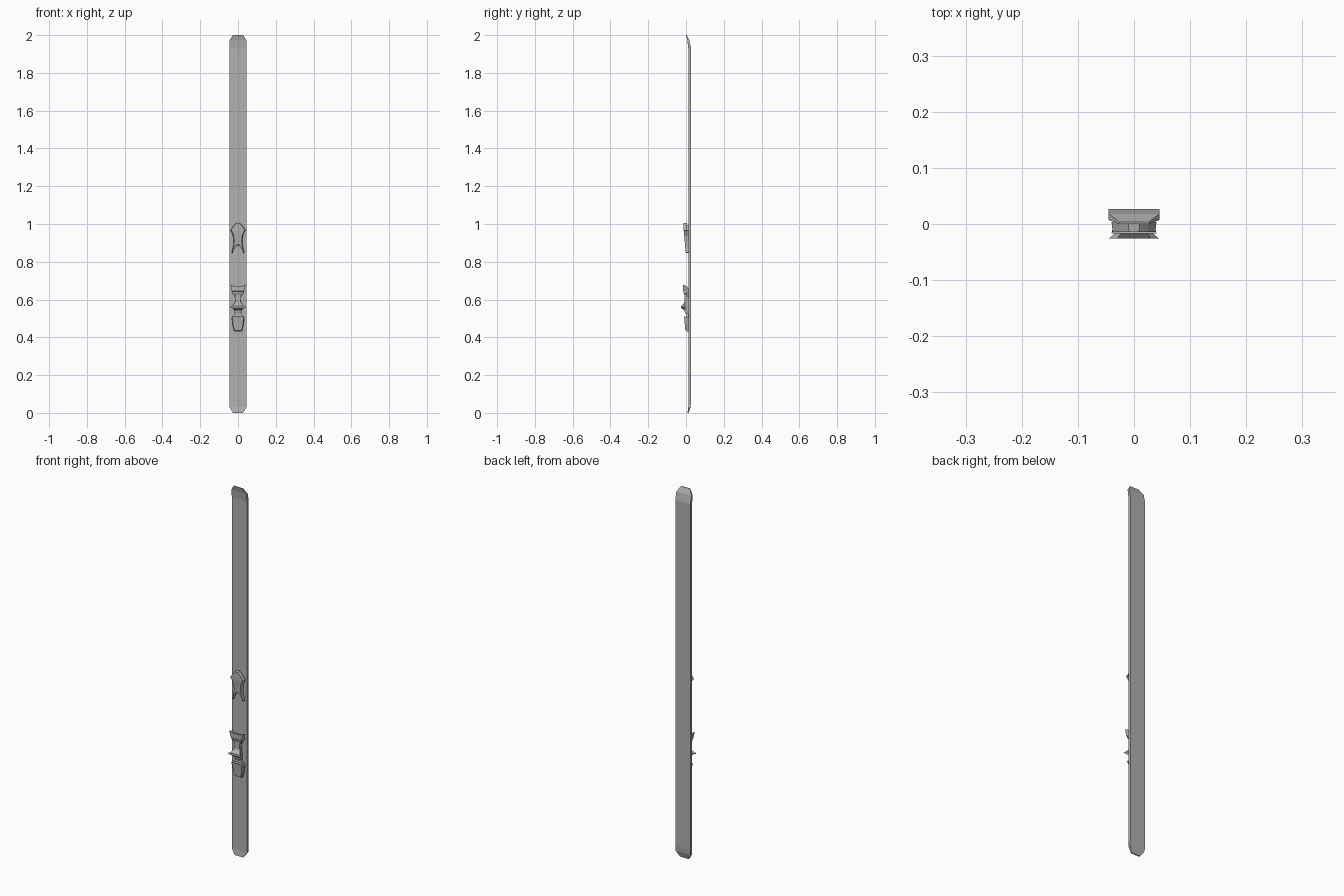
import bpy, bmesh

# Dark grey shared by every part
grey = bpy.data.materials.new("dark_grey")
grey.diffuse_color = (0.44, 0.44, 0.44, 1)


def loft(name, rings):
    """Skin a list of equal-length closed rings and cap both ends."""
    bm = bmesh.new()
    loops = [[bm.verts.new(p) for p in r] for r in rings]
    n = len(loops[0])
    for a, b in zip(loops, loops[1:]):
        for i in range(n):
            j = (i + 1) % n
            bm.faces.new((a[i], a[j], b[j], b[i]))
    bm.faces.new(loops[0][::-1])
    bm.faces.new(loops[-1])
    bmesh.ops.recalc_face_normals(bm, faces=bm.faces)
    me = bpy.data.meshes.new(name)
    bm.to_mesh(me)
    bm.free()
    me.materials.append(grey)
    ob = bpy.data.objects.new(name, me)
    bpy.context.collection.objects.link(ob)
    return ob


def slope(z0, y0, z1, y1):
    """Depth that changes linearly with height."""
    return lambda z: y0 + (y1 - y0) * (z - z0) / (z1 - z0)


def outline(half, depth):
    """Mirror a half outline of (x, z) points across x = 0; depth is a number or slope."""
    y = depth if callable(depth) else lambda z: depth
    return ([(x, y(z), z) for x, z in half]
            + [(-x, y(z), z) for x, z in reversed(half) if x > 0])


def slab(name, half, back, front, front_half=None):
    """Symmetric plate between two depths, with an optional other front outline."""
    return loft(name, [outline(half, back), outline(front_half or half, front)])


def stack(name, stations):
    """Rectangular sections along z: (z, half width, front y, back y)."""
    return loft(name, [[(-w, f, z), (w, f, z), (w, b, z), (-w, b, z)]
                       for z, w, f, b in stations])


# Ski blade with chamfered ends and upturned tip
stack("ski_blade", [
    (0.0, 0.026, 0.008, 0.014), (0.03, 0.045, 0.012, 0.024),
    (0.06, 0.045, 0.012, 0.027), (1.93, 0.045, 0.012, 0.027),
    (1.972, 0.045, 0.007, 0.018), (2.0, 0.027, 0.0, 0.004)])

# Toe binding: waisted body with forked legs, thinning toward the feet
slab("toe_body",
     [(0.0, 0.889), (0.012, 0.882), (0.023, 0.866), (0.028, 0.846), (0.034, 0.848),
      (0.026, 0.88), (0.023, 0.91), (0.027, 0.94), (0.038, 0.966), (0.0, 0.968)],
     0.014, slope(0.85, -0.002, 0.966, -0.012),
     [(0.0, 0.892), (0.011, 0.886), (0.023, 0.868), (0.028, 0.848), (0.032, 0.85),
      (0.023, 0.88), (0.019, 0.91), (0.023, 0.94), (0.035, 0.966), (0.0, 0.968)])
# Toe binding: pointed head
slab("toe_head",
     [(0.035, 0.960), (0.040, 0.966), (0.026, 0.988), (0.010, 1.006)], 0.004, -0.014,
     [(0.033, 0.962), (0.038, 0.966), (0.024, 0.988), (0.009, 1.004)])
slab("toe_mount", [(0.016, 0.945), (0.026, 0.965), (0.012, 0.995)], 0.014, 0.003)

# Heel binding: base track on the ski
slab("heel_track",
     [(0.022, 0.432), (0.031, 0.47), (0.034, 0.505), (0.018, 0.525),
      (0.016, 0.61), (0.030, 0.64), (0.030, 0.66)], 0.014, 0.003)
# Heel binding: boot cup, flared and leaning forward
slab("heel_cup",
     [(0.031, 0.638), (0.035, 0.668), (0.022, 0.661)], 0.008, -0.017,
     [(0.033, 0.645), (0.040, 0.680), (0.024, 0.672)])
# Heel binding: stem linking cup and lever
stack("heel_stem", [(0.525, 0.012, -0.004, 0.008), (0.56, 0.016, -0.014, 0.008),
                    (0.59, 0.014, -0.008, 0.008), (0.645, 0.018, -0.008, 0.008)])
# Heel binding: collar under the cup
stack("heel_collar", [(0.626, 0.026, -0.008, 0.006), (0.633, 0.031, -0.012, 0.006),
                      (0.642, 0.031, -0.014, 0.006)])
# Heel binding: winged release lever, widest at its front edge
slab("release_lever", [(0.014, 0.540), (0.018, 0.560), (0.014, 0.588)], -0.004, -0.026,
     [(0.030, 0.555), (0.045, 0.560), (0.030, 0.566)])
# Heel binding: neck ring between lever and tail
stack("neck_ring", [(0.534, 0.018, -0.007, 0.006), (0.541, 0.018, -0.007, 0.006)])
# Heel binding: tapered tail housing with a raised rim on top
slab("tail_housing",
     [(0.020, 0.432), (0.029, 0.46), (0.033, 0.505), (0.020, 0.510)],
     0.006, slope(0.435, -0.003, 0.505, -0.010),
     [(0.018, 0.436), (0.025, 0.463), (0.029, 0.503), (0.018, 0.507)])
stack("tail_rim", [(0.500, 0.034, -0.010, 0.006), (0.510, 0.031, -0.012, 0.006)])
